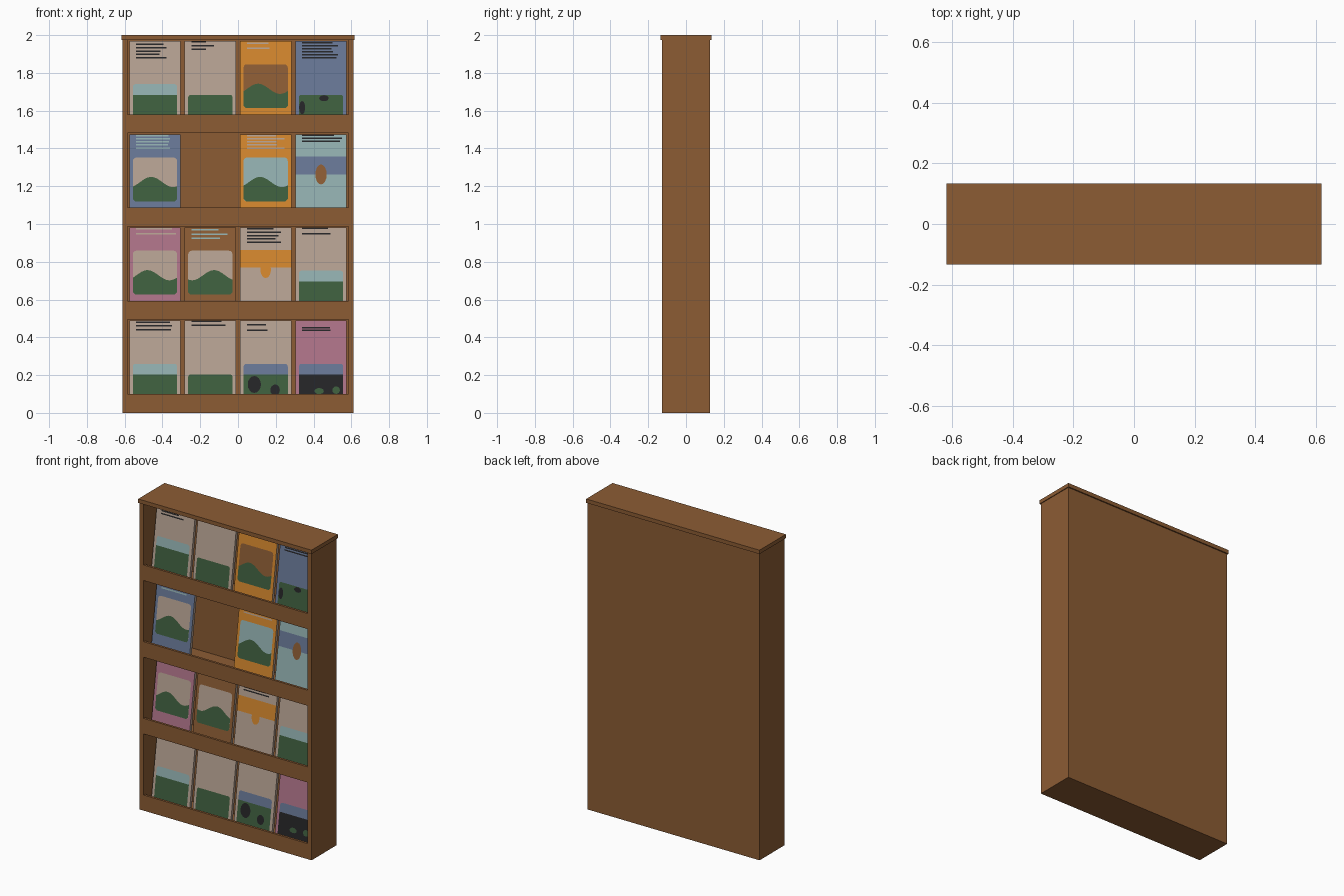
import bpy, bmesh, math, random
from mathutils import Vector

random.seed(4)
if "Cube" in bpy.data.objects:
    bpy.data.objects.remove(bpy.data.objects["Cube"])

COLOURS = {
    "brown": (0.262, 0.107, 0.034), "beige": (0.468, 0.361, 0.287),
    "orange": (0.645, 0.235, 0.026), "blue": (0.138, 0.184, 0.305),
    "teal": (0.287, 0.434, 0.434), "pink": (0.418, 0.171, 0.246),
    "green": (0.048, 0.112, 0.048), "black": (0.018, 0.018, 0.02)}
NAMES = list(COLOURS)
MATS = []
for name, rgb in COLOURS.items():
    m = bpy.data.materials.new(name)
    m.use_nodes = True
    m.diffuse_color = (*rgb, 1)
    m.node_tree.nodes["Principled BSDF"].inputs["Base Color"].default_value = (*rgb, 1)
    MATS.append(m)


def finish(name, bm, mats):
    mesh = bpy.data.meshes.new(name)
    bm.to_mesh(mesh)
    bm.free()
    for m in mats:
        mesh.materials.append(m)
    ob = bpy.data.objects.new(name, mesh)
    bpy.context.collection.objects.link(ob)


def add_box(bm, lo, hi):
    verts = bmesh.ops.create_cube(bm, size=1)["verts"]
    for v in verts:
        v.co = Vector([a + (b - a) * (c + 0.5) for a, b, c in zip(lo, hi, v.co)])
    return verts


def board(name, lo, hi):
    bm = bmesh.new()
    add_box(bm, lo, hi)
    finish(name, bm, MATS[:1])


# Cabinet carcass
W, D, SIDE, TOP = 0.612, 0.126, 0.028, 1.975
LIP, PITCH, BOARD = 0.1, 0.4935, 0.02
IN = W - SIDE
for s, side in ((1, "left"), (-1, "right")):
    board(side + "_side", (min(s * W, s * IN), -D, 0), (max(s * W, s * IN), D, TOP))
board("back_panel", (-IN, D - BOARD, 0), (IN, D, TOP))
board("top_board", (-0.617, -0.134, TOP), (0.617, 0.134, 2))
for r in range(4):
    z = r * PITCH
    board(f"shelf_{r}", (-IN, -D + 0.015, z), (IN, D - BOARD, z + BOARD))
    board(f"shelf_lip_{r}", (-IN, -D, z), (IN, -D + 0.015, z + LIP))

# Leaning magazines: u runs across, h is the height above the shelf lip
TILT, HALF = 0.145, 0.136
FLOOR_H, TOP_H = BOARD - LIP, 0.388


class Magazine:
    def __init__(self, name, x, z, cover):
        self.name, self.bm = name, bmesh.new()
        self.origin = Vector((x, -D + 0.062, z + LIP + FLOOR_H))
        verts = add_box(self.bm, (-HALF, FLOOR_H, -0.02), (HALF, TOP_H, 0))
        for v in verts:
            v.co = self.place(*v.co)
        self.bm.normal_update()
        for f in self.bm.faces:
            front = f.normal.y < -0.9
            f.material_index = NAMES.index(cover if front else "beige")

    def place(self, u, h, lift):
        n = Vector((0, -math.cos(TILT), math.sin(TILT)))
        up = Vector((0, math.tan(TILT), 1))
        return self.origin + Vector((u, 0, 0)) + up * (h - FLOOR_H) + n * lift

    def shape(self, pts, colour, layer=1):
        f = self.bm.faces.new([self.bm.verts.new(self.place(u, h, layer * 0.001))
                               for u, h in pts])
        f.material_index = NAMES.index(colour)
        f.normal_update()
        if f.normal.y > 0:
            f.normal_flip()

    def rect(self, u0, u1, h0, h1, colour, layer=1, r=0.0, round_base=False):
        pts = [(u0, h0), (u1, h0)]
        corners = [(u1 - r, h1 - r, 0), (u0 + r, h1 - r, 1)]
        if round_base:
            pts = []
            corners += [(u0 + r, h0 + r, 2), (u1 - r, h0 + r, 3)]
        for cu, ch, q in corners:
            for i in range(4 if r else 1):
                a = (q + i / 3) * math.pi / 2
                pts.append((cu + r * math.cos(a), ch + r * math.sin(a)))
        self.shape(pts, colour, layer)

    def oval(self, u, h, ru, rh, colour, layer=1):
        ring = [i * math.tau / 16 for i in range(16)]
        self.shape([(u + ru * math.cos(a), h + rh * math.sin(a)) for a in ring],
                   colour, layer)

    def text_bars(self, colour, top, bottom, right):
        rows = max(2, round((top - bottom) / 0.013))
        for i in range(rows):
            h = top - i * (top - bottom) / (rows - 1)
            end = right if i % 3 == 1 else right - random.uniform(0, 0.05)
            self.rect(-0.1, end, h - 0.004, h + 0.004, colour, 2)


# Cover pictures
EDGE = 0.117


def meadow(m, sky, ground="green"):
    if sky:
        m.rect(-EDGE, EDGE, 0, 0.16, sky, 1, 0.015)
    m.rect(-EDGE, EDGE, FLOOR_H, 0.103, ground, 2, 0 if sky else 0.012)


def hills(m, sky, peak=-0.05):
    m.rect(-EDGE, EDGE, 0.033, 0.265, sky, 1, 0.018, True)
    ridge = []
    for i in range(25):
        u = EDGE - i * EDGE / 12
        ridge.append((u, 0.135 + 0.027 * math.cos((u - peak) * 27)))
    m.shape([(-EDGE, 0.045), (-EDGE + 0.012, 0.033), (EDGE - 0.012, 0.033),
             (EDGE, 0.045)] + ridge, "green", 2)


def band(m, colour, dot, dot_h, ru, rh):
    m.rect(-HALF, HALF, 0.175, 0.27, colour)
    m.oval(0, dot_h, ru, rh, dot, 2)


def herd(m, sky, ground, spots, places):
    meadow(m, sky, ground)
    for u, h, ru, rh in places:
        m.oval(u, h, ru, rh, spots, 3)


# Rows from bottom to top: column, cover, picture, its settings, text bars
ROWS = [
    [(0, "beige", meadow, ("teal",), ("black", 0.38, 0.34, 0.09)),
     (1, "beige", meadow, (None,), ("black", 0.385, 0.363, 0.08)),
     (2, "beige", herd, ("blue", "green", "black",
                         [(-0.06, 0.05, 0.035, 0.045), (0.05, 0.02, 0.025, 0.03)]),
      ("black", 0.366, 0.338, 0.01)),
     (3, "pink", herd, ("blue", "black", "green",
                        [(-0.01, 0.015, 0.025, 0.016), (0.08, 0.02, 0.02, 0.02)]),
      ("black", 0.35, 0.337, 0.05))],
    [(0, "pink", hills, ("beige", -0.04), ("beige", 0.38, 0.355, 0.11)),
     (1, "brown", hills, ("beige", 0.02), ("teal", 0.375, 0.33, 0.09)),
     (2, "beige", band, ("orange", "orange", 0.165, 0.028, 0.045),
      ("black", 0.38, 0.31, 0.08)),
     (3, "beige", meadow, ("teal",), ("black", 0.385, 0.355, 0.05))],
    [(0, "blue", hills, ("beige", -0.02), ("teal", 0.38, 0.315, 0.08)),
     (2, "orange", hills, ("teal", -0.03), ("beige", 0.38, 0.315, 0.1)),
     (3, "teal", band, ("blue", "brown", 0.175, 0.03, 0.053),
      ("black", 0.383, 0.35, 0.11))],
    [(0, "beige", meadow, ("teal",), ("black", 0.37, 0.3, 0.06)),
     (1, "beige", meadow, (None,), ("black", 0.383, 0.345, 0.02)),
     (2, "orange", hills, ("brown", -0.04), ("beige", 0.375, 0.35, 0.02)),
     (3, "blue", herd, (None, "green", "black",
                        [(-0.1, 0.035, 0.016, 0.035), (0.015, 0.085, 0.025, 0.016)]),
      ("black", 0.38, 0.3, 0.09))]]

for r, row in enumerate(ROWS):
    for col, cover, picture, settings, text in row:
        mag = Magazine(f"magazine_{r}_{col}", (col - 1.5) * 0.293, r * PITCH, cover)
        picture(mag, *settings)
        mag.text_bars(*text)
        finish(mag.name, mag.bm, MATS)
